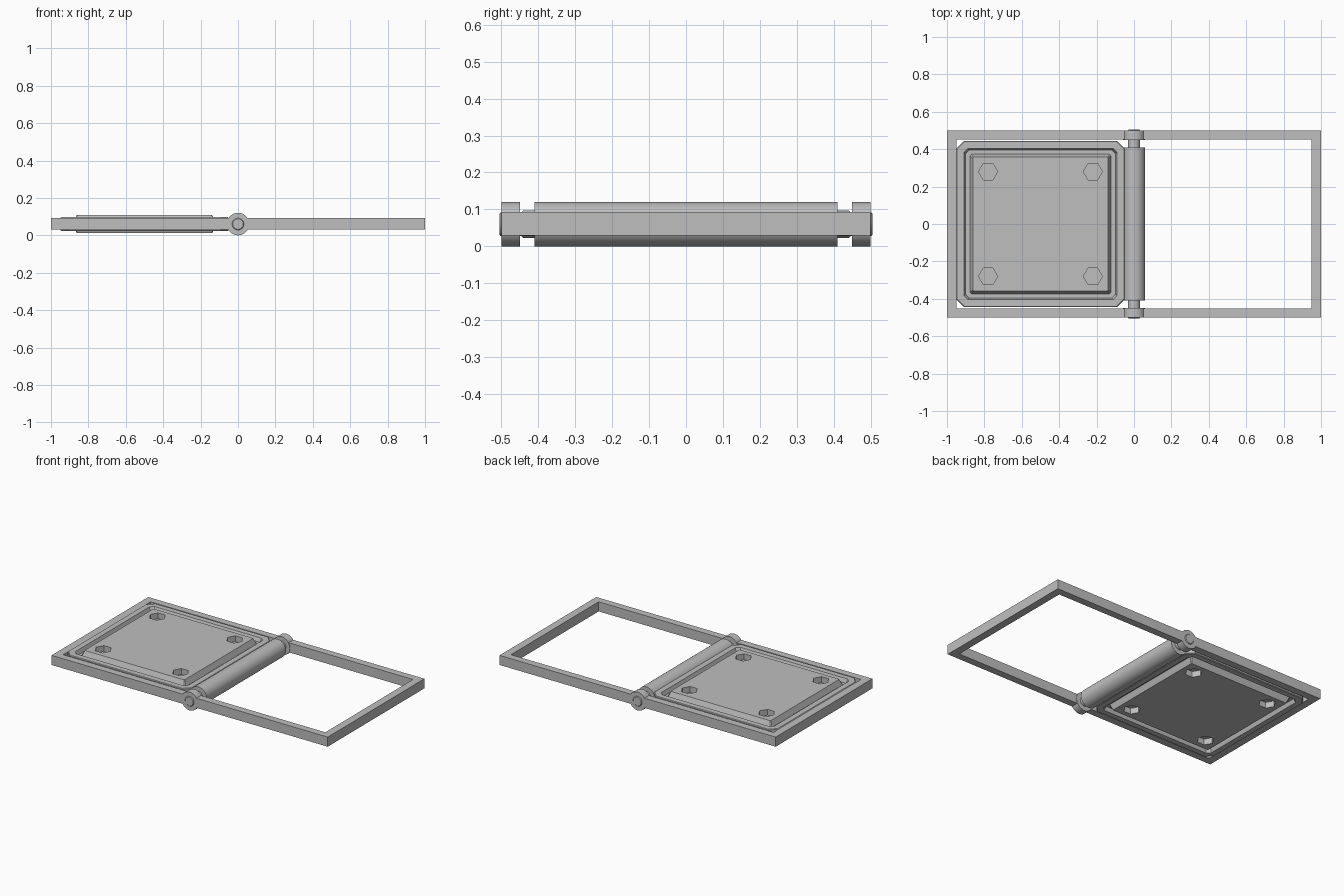
import bpy, bmesh, math
from mathutils import Matrix

cube = bpy.data.objects.get("Cube")
if cube:
    bpy.data.objects.remove(cube)

MID = 0.06  # height of the hinge axis

grey = bpy.data.materials.new("plain grey")
grey.use_nodes = True
COLOUR = (0.52, 0.52, 0.52, 1)
grey.diffuse_color = COLOUR
grey.node_tree.nodes["Principled BSDF"].inputs["Base Color"].default_value = COLOUR


def finish(name, bm, smooth=False):
    bmesh.ops.recalc_face_normals(bm, faces=bm.faces)
    mesh = bpy.data.meshes.new(name)
    bm.to_mesh(mesh)
    bm.free()
    mesh.materials.append(grey)
    obj = bpy.data.objects.new(name, mesh)
    bpy.context.collection.objects.link(obj)
    if smooth:
        bpy.ops.object.select_all(action='DESELECT')
        obj.select_set(True)
        bpy.context.view_layer.objects.active = obj
        bpy.ops.object.shade_smooth_by_angle(angle=math.radians(35))
    return obj


def loft(bm, rings):
    loops = [[bm.verts.new(p) for p in ring] for ring in rings]
    n = len(loops[0])
    for a, b in zip(loops, loops[1:]):
        for i in range(n):
            j = (i + 1) % n
            bm.faces.new((a[i], a[j], b[j], b[i]))
    bm.faces.new(loops[0])
    bm.faces.new(loops[-1])


def rod(name, radius, y0, y1, bevel=0.0):
    """Round bar along y, with optional chamfered ends."""
    bm = bmesh.new()
    stations = [(y0, radius), (y1, radius)]
    if bevel:
        stations = [(y0, radius - bevel), (y0 + bevel, radius),
                    (y1 - bevel, radius), (y1, radius - bevel)]
    angles = [math.tau * i / 48 for i in range(48)]
    loft(bm, [[(r * math.cos(a), y, MID + r * math.sin(a)) for a in angles]
              for y, r in stations])
    return finish(name, bm, True)


def frame(name, side):
    """Three-sided frame, open towards the hinge."""
    outline = [(0.05, -0.5), (1, -0.5), (1, 0.5), (0.05, 0.5),
               (0.05, 0.453), (0.95, 0.453), (0.95, -0.453), (0.05, -0.453)]
    bm = bmesh.new()
    n = len(outline)
    low, high = [[bm.verts.new((side * x, y, z)) for x, y in outline]
                 for z in (0.03, 0.093)]
    for i in range(n):
        j = (i + 1) % n
        bm.faces.new((low[i], low[j], high[j], high[i]))
    for ring in (low, high):
        for quad in ((0, 1, 6, 7), (1, 2, 5, 6), (2, 3, 4, 5)):
            bm.faces.new([ring[i] for i in quad])
    return finish(name, bm)


def cut_rect(inset, chamfer, z):
    """Rectangle with cut corners, inset from the panel edge."""
    w, h = 0.45 - inset, 0.445 - inset
    c = chamfer
    pts = [(w - c, -h), (w, c - h), (w, h - c), (w - c, h),
           (c - w, h), (-w, h - c), (-w, c - h), (c - w, -h)]
    return [(x - 0.5, y, z) for x, y in pts]


frame("left_frame", 1)
frame("right_frame", -1)

# Hinge: knuckles, central barrel and long pin
for name, s in (("front_knuckle", -1), ("back_knuckle", 1)):
    rod(name, 0.06, min(s * 0.45, s * 0.5), max(s * 0.45, s * 0.5))
rod("hinge_barrel", 0.06, -0.41, 0.41)
rod("hinge_pin", 0.032, -0.505, 0.505, 0.004)

# Panel: rim, groove and raised field, the same on both faces
steps = [(0, 0.042, 0.033), (0.004, 0.04, 0.037), (0.04, 0.022, 0.037),
         (0.05, 0.018, 0.012), (0.072, 0.008, 0.012), (0.088, 0.004, 0.048)]
rings = [cut_rect(i, c, MID - h) for i, c, h in reversed(steps)]
rings += [cut_rect(i, c, MID + h) for i, c, h in steps]
bm = bmesh.new()
loft(bm, rings)
panel = finish("panel", bm)

# Hexagonal pockets sunk into both faces of the panel
bm = bmesh.new()
for x in (-0.78, -0.22):
    for y in (-0.28, 0.28):
        for z in (-0.05, 0.05):
            bmesh.ops.create_cone(bm, cap_ends=True, segments=6, radius1=0.051,
                                  radius2=0.051, depth=0.08,
                                  matrix=Matrix.Translation((x, y, MID + z))
                                  @ Matrix.Rotation(math.pi / 2, 4, 'Z'))
cutter = finish("pocket_cutter", bm)
cutter.hide_render = True
mod = panel.modifiers.new("pockets", 'BOOLEAN')
mod.operation = 'DIFFERENCE'
mod.solver = 'EXACT'
mod.object = cutter
bpy.ops.object.select_all(action='DESELECT')
panel.select_set(True)
bpy.context.view_layer.objects.active = panel
bpy.ops.object.modifier_apply(modifier=mod.name)
bpy.data.objects.remove(cutter)
